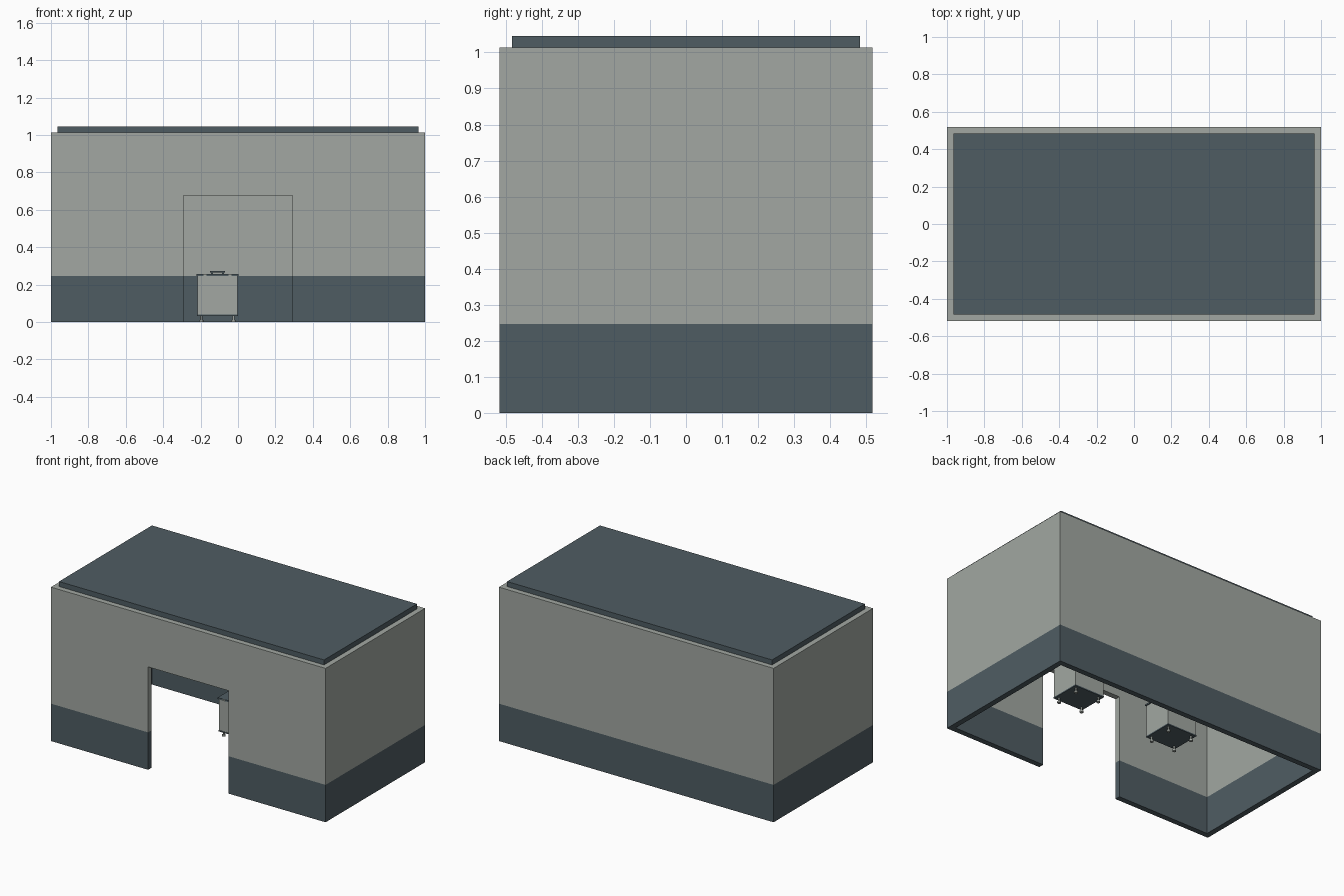
import bpy
import bmesh
from mathutils import Matrix, Vector

cube = bpy.data.objects.get("Cube")
if cube:
    bpy.data.objects.remove(cube, do_unlink=True)


def material(name, rgb):
    mat = bpy.data.materials.new(name)
    mat.use_nodes = True
    color = (*rgb, 1)
    mat.diffuse_color = color
    mat.node_tree.nodes["Principled BSDF"].inputs["Base Color"].default_value = color
    return mat


LIGHT = material("pale grey", (0.36, 0.39, 0.36))
DARK = material("slate", (0.078, 0.108, 0.124))


def finish(name, bm, *mats):
    mesh = bpy.data.meshes.new(name)
    bm.to_mesh(mesh)
    bm.free()
    for mat in mats:
        mesh.materials.append(mat)
    obj = bpy.data.objects.new(name, mesh)
    bpy.context.collection.objects.link(obj)
    return obj


def add_box(bm, center, size):
    matrix = Matrix.Translation(center) @ Matrix.Diagonal((*size, 1))
    return bmesh.ops.create_cube(bm, size=1, matrix=matrix)


def box(name, center, size, mat):
    bm = bmesh.new()
    add_box(bm, center, size)
    return finish(name, bm, mat)


# Building shell: open tube, cut for the doorway and the painted band
HEIGHT, BAND, DOOR_X, DOOR_Z = 1.013, 0.246, 0.292, 0.677
bm = bmesh.new()
add_box(bm, (0, 0, HEIGHT / 2), (2, 1.035, HEIGHT))
caps = [f for f in bm.faces if abs(f.normal.z) > 0.5]
bmesh.ops.delete(bm, geom=caps, context="FACES_ONLY")
for point, normal in [((0, 0, BAND), (0, 0, 1)), ((0, 0, DOOR_Z), (0, 0, 1)),
                      ((DOOR_X, 0, 0), (1, 0, 0)), ((-DOOR_X, 0, 0), (1, 0, 0))]:
    geom = bm.verts[:] + bm.edges[:] + bm.faces[:]
    bmesh.ops.bisect_plane(bm, geom=geom, plane_co=point, plane_no=normal)
door = []
for face in bm.faces:
    c = face.calc_center_median()
    face.material_index = int(c.z < BAND)
    if c.y < -0.5 and abs(c.x) < DOOR_X and c.z < DOOR_Z:
        door.append(face)
bmesh.ops.delete(bm, geom=door, context="FACES")
walls = finish("walls", bm, LIGHT, DARK)
solid = walls.modifiers.new("wall thickness", "SOLIDIFY")
solid.thickness = 0.036
solid.offset = -1
solid.use_even_offset = True

# Roof slab
box("roof_slab", (0, 0, HEIGHT + 0.0165), (1.93, 0.966, 0.033), DARK)


# Small cabinet with lid, handle and round feet
def cabinet(side, x, y):
    base = Vector((x, y, 0))
    w, d = 0.214, 0.196

    def part(name, offset, size, mat):
        box(f"{side}_cabinet_{name}", base + Vector(offset), size, mat)

    part("body", (0, 0, 0.143), (w, d, 0.206), LIGHT)
    part("base", (0, 0, 0.037), (w + 0.004, d + 0.004, 0.008), DARK)
    part("lid", (0, 0, 0.251), (w + 0.012, d + 0.012, 0.010), DARK)
    part("handle_grip", (0, 0, 0.268), (0.08, 0.02, 0.008), DARK)
    for name, sx in (("right", -1), ("left", 1)):
        part(f"{name}_handle_post", (sx * 0.03, 0, 0.26), (0.01, 0.014, 0.01), DARK)
        part(f"{name}_lid_clip", (sx * 0.067, -d / 2 - 0.006, 0.251),
             (0.016, 0.004, 0.010), LIGHT)

    bm = bmesh.new()
    for sx in (-1, 1):
        for sy in (-1, 1):
            corner = base + Vector((sx * 0.086, sy * 0.077, 0))
            for radius, low, high in ((0.006, 0.008, 0.034), (0.011, 0, 0.010)):
                spot = corner + Vector((0, 0, (low + high) / 2))
                bmesh.ops.create_cone(bm, cap_ends=True, segments=16,
                                      radius1=radius, radius2=radius,
                                      depth=high - low,
                                      matrix=Matrix.Translation(spot))
    finish(f"{side}_cabinet_feet", bm, LIGHT)


cabinet("right", -0.11, 0.21)
cabinet("left", 0.60, 0.21)
